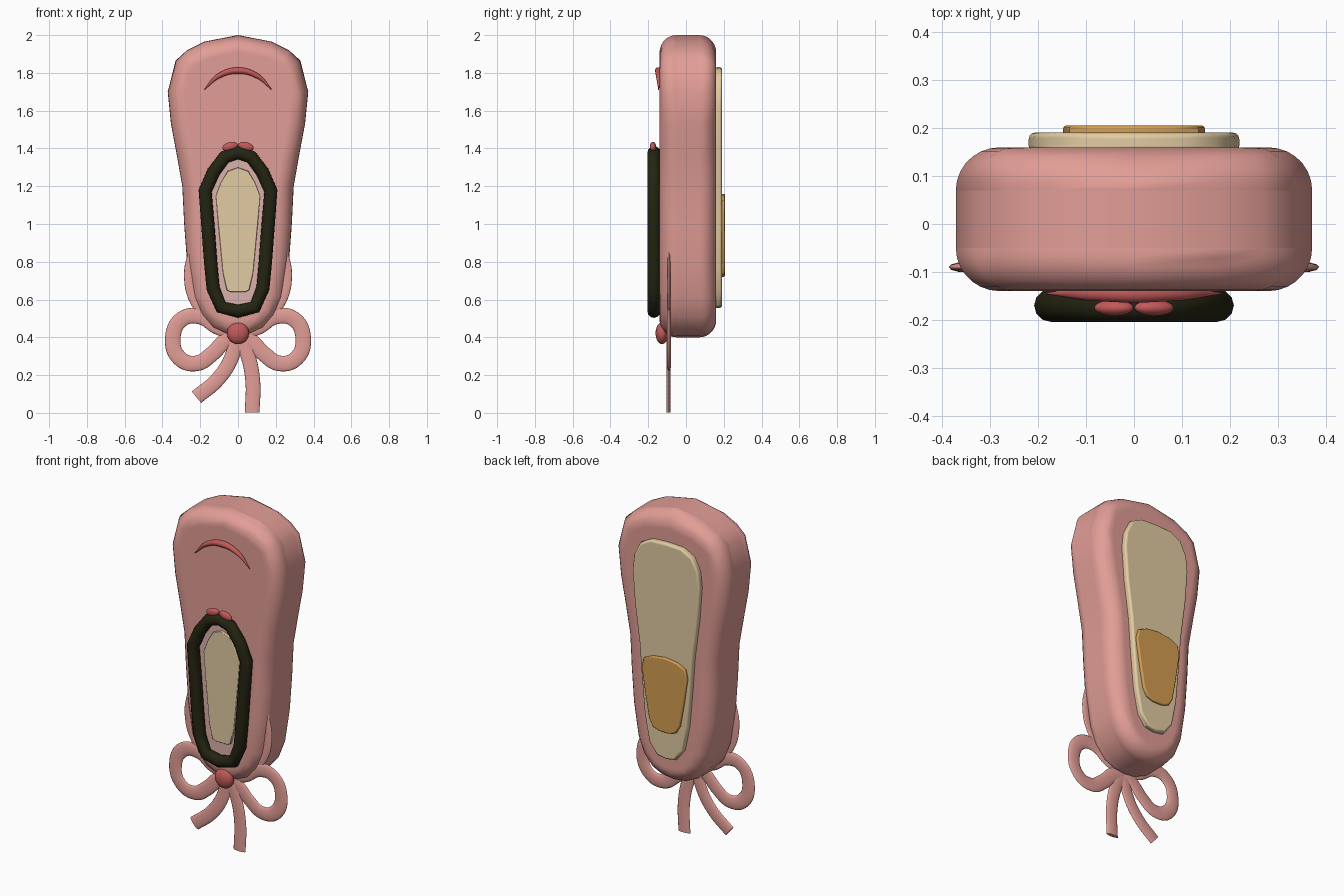
import bpy
import bmesh
import math

cube = bpy.data.objects.get("Cube")
if cube:
    bpy.data.objects.remove(cube, do_unlink=True)


def material(name, red, green, blue):
    mat = bpy.data.materials.new(name)
    mat.use_nodes = True
    color = (red, green, blue, 1)
    mat.diffuse_color = color
    node = next(n for n in mat.node_tree.nodes if n.type == "BSDF_PRINCIPLED")
    node.inputs["Base Color"].default_value = color
    node.inputs["Roughness"].default_value = 0.7
    return mat


satin = material("pink satin", 0.76, 0.34, 0.305)
lining_pink = material("pale pink lining", 0.72, 0.44, 0.40)
red = material("rose red", 0.54, 0.10, 0.10)
dark = material("dark olive trim", 0.018, 0.018, 0.006)
cream = material("cream leather", 0.76, 0.60, 0.36)
tan = material("tan leather", 0.66, 0.34, 0.085)


def mirrored(half):
    """Close a right-hand half outline, listed top to bottom, with its mirror."""
    return half + [(-x, z) for x, z in reversed(half) if x > 0]


def finish(obj, mat, angle=40):
    obj.data.materials.clear()
    obj.data.materials.append(mat)
    bpy.ops.object.select_all(action="DESELECT")
    obj.select_set(True)
    bpy.context.view_layer.objects.active = obj
    bpy.ops.object.shade_smooth_by_angle(angle=math.radians(angle))
    return obj


def slab(name, half, front, back, round_width, mat, segments=3):
    """Extrude a symmetric outline along y and round its rims."""
    bm = bmesh.new()
    face = bm.faces.new([bm.verts.new((x, front, z)) for x, z in mirrored(half)])
    extruded = bmesh.ops.extrude_face_region(bm, geom=[face])["geom"]
    moved = [v for v in extruded if isinstance(v, bmesh.types.BMVert)]
    bmesh.ops.translate(bm, verts=moved, vec=(0, back - front, 0))
    bmesh.ops.recalc_face_normals(bm, faces=bm.faces)
    mesh = bpy.data.meshes.new(name)
    bm.to_mesh(mesh)
    bm.free()
    obj = bpy.data.objects.new(name, mesh)
    bpy.context.collection.objects.link(obj)
    finish(obj, mat)
    if round_width:
        bevel = obj.modifiers.new("rounded rim", "BEVEL")
        bevel.width = round_width
        bevel.segments = segments
        bevel.limit_method = "ANGLE"
        bevel.angle_limit = math.radians(70)
        bevel.use_clamp_overlap = False
        bevel.harden_normals = True
    return obj


def tube(name, points, radius, mat, y, flat=1.0, closed=False, taper=None):
    """Sweep a round section along points in the xz plane, squashed along y."""
    curve = bpy.data.curves.new(name, "CURVE")
    curve.dimensions = "3D"
    curve.bevel_depth = radius
    curve.bevel_resolution = 4
    curve.resolution_u = 8
    curve.use_fill_caps = True
    spline = curve.splines.new("POLY" if closed else "BEZIER")
    knots = spline.points if closed else spline.bezier_points
    knots.add(len(points) - 1)
    for i, (knot, (x, z)) in enumerate(zip(knots, points)):
        knot.co = (x, 0, z, 1) if closed else (x, 0, z)
        if not closed:
            knot.handle_left_type = knot.handle_right_type = "AUTO"
        if taper:
            knot.radius = taper[i]
    spline.use_cyclic_u = closed
    obj = bpy.data.objects.new(name, curve)
    bpy.context.collection.objects.link(obj)
    obj.scale.y = flat
    obj.location.y = y
    bpy.ops.object.select_all(action="DESELECT")
    obj.select_set(True)
    bpy.context.view_layer.objects.active = obj
    bpy.ops.object.convert(target="MESH")
    return finish(bpy.context.object, mat, 50)


def ball(name, location, size, mat, tilt=0):
    bpy.ops.mesh.primitive_uv_sphere_add(segments=24, ring_count=14, location=location)
    obj = bpy.context.object
    obj.name = name
    obj.scale = size
    obj.rotation_euler.y = tilt
    return finish(obj, mat)


# Padded shoe body
slab("shoe_body", [
    (0, 2.0), (0.18, 1.965), (0.27, 1.92), (0.33, 1.865), (0.372, 1.70),
    (0.355, 1.53), (0.325, 1.37), (0.295, 1.2), (0.285, 1.0), (0.27, 0.8),
    (0.24, 0.61), (0.20, 0.51), (0.14, 0.44), (0.07, 0.408), (0, 0.4),
], -0.14, 0.16, 0.09, satin, 7)

# Sole and heel patch on the back
slab("sole", [
    (0, 1.83), (0.10, 1.825), (0.17, 1.79), (0.21, 1.71), (0.22, 1.62),
    (0.205, 1.42), (0.175, 1.2), (0.16, 1.0), (0.14, 0.78), (0.11, 0.63),
    (0.06, 0.565), (0, 0.555),
], 0.15, 0.191, 0.014, cream)
slab("heel_patch", [
    (0, 1.16), (0.08, 1.15), (0.135, 1.125), (0.148, 1.07), (0.125, 0.92),
    (0.10, 0.78), (0.075, 0.735), (0.03, 0.72), (0, 0.72),
], 0.18, 0.206, 0.008, tan)

# Foot opening: lining, insole and trim
opening = [
    (0, 1.378), (0.07, 1.355), (0.13, 1.275), (0.174, 1.175), (0.16, 1.0),
    (0.145, 0.8), (0.132, 0.66), (0.09, 0.56), (0, 0.538),
]
slab("opening_lining", opening, -0.145, -0.137, 0, lining_pink)
slab("insole", [
    (0, 1.30), (0.055, 1.28), (0.09, 1.22), (0.117, 1.15), (0.105, 1.0),
    (0.08, 0.74), (0.06, 0.65), (0.04, 0.64), (0, 0.64),
], -0.157, -0.14, 0.005, cream)
tube("opening_trim", mirrored(opening), 0.035, dark, -0.17, 0.98, closed=True)

# Stitched arc on the toe
tube("toe_arc", [(-0.18, 1.71), (-0.1, 1.785), (0, 1.812), (0.1, 1.785), (0.18, 1.71)],
     0.018, red, -0.145, 1.1, taper=[0.1, 0.75, 1, 0.75, 0.1])

# Small drawstring knot on the trim
for side, label in ((1, "left"), (-1, "right")):
    ball("drawstring_" + label, (side * 0.042, -0.175, 1.41),
         (0.042, 0.017, 0.023), red, side * 0.25)

# Ribbon: side straps, bow loops, tails and knot
strap = [(0.235, 0.86), (0.258, 0.72), (0.22, 0.58), (0.12, 0.48), (0, 0.43)]
loop = [
    (0, 0.43), (0.10, 0.452), (0.20, 0.51), (0.295, 0.497), (0.345, 0.4),
    (0.31, 0.29), (0.22, 0.262), (0.14, 0.31), (0.07, 0.38), (0, 0.425),
]
for side, label in ((1, "left"), (-1, "right")):
    for part, path in (("side_strap_", strap), ("bow_loop_", loop)):
        tube(part + label, [(side * x, z) for x, z in path],
             0.028 if path is strap else 0.041, satin, -0.09, 0.28)
tube("bow_tail_right", [(0, 0.42), (-0.04, 0.28), (-0.11, 0.175), (-0.22, 0.083)],
     0.039, satin, -0.092, 0.28)
tube("bow_tail_left", [(0, 0.42), (0.05, 0.31), (0.078, 0.17), (0.075, 0.002)],
     0.039, satin, -0.092, 0.28)
ball("bow_knot", (0, -0.127, 0.422), (0.058, 0.034, 0.058), red)
